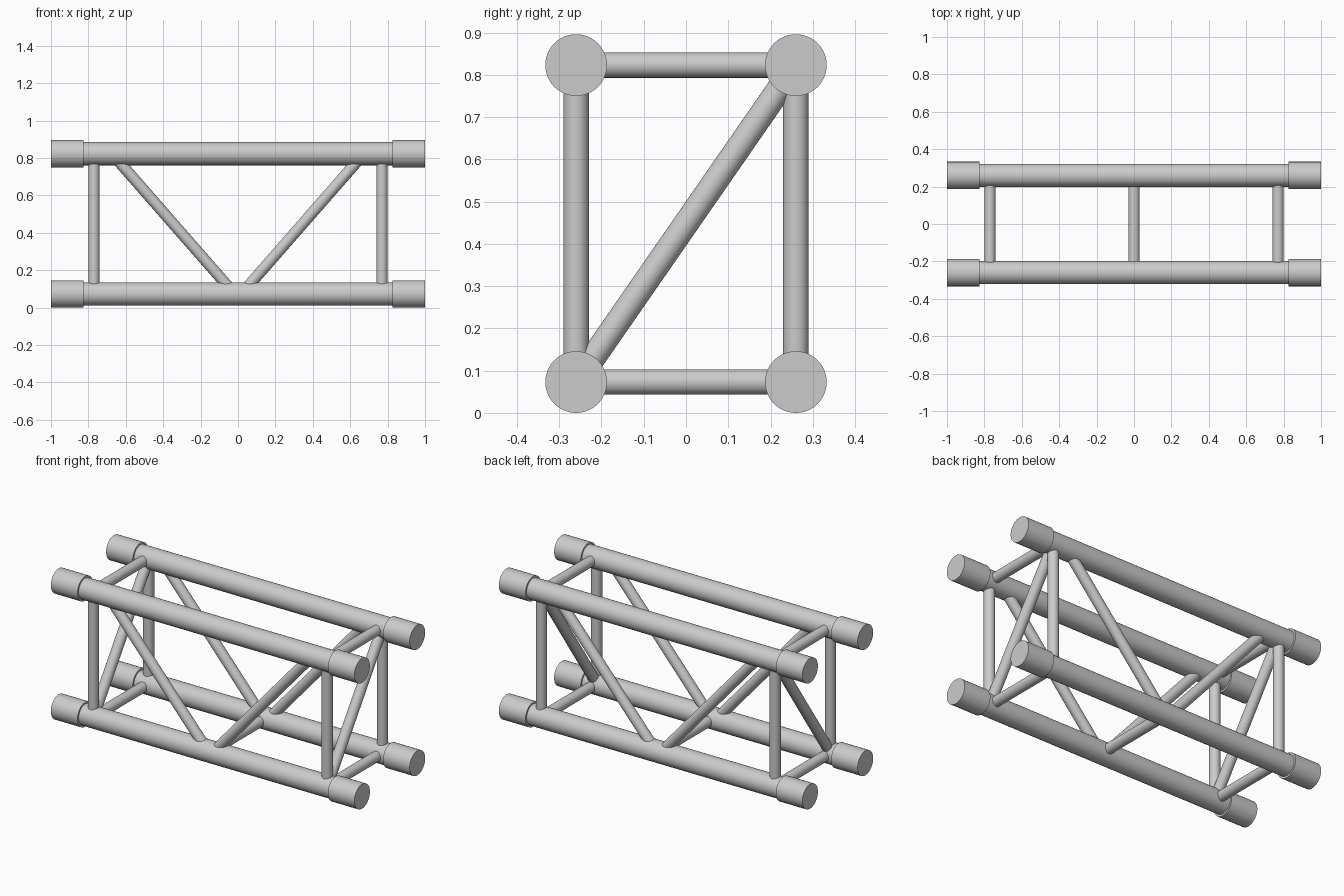
import bpy
import math
from mathutils import Vector

if "Cube" in bpy.data.objects:
    bpy.data.objects.remove(bpy.data.objects["Cube"], do_unlink=True)

# Single metal colour
metal = bpy.data.materials.new("aluminium_grey")
metal.use_nodes = True
colour = (0.6, 0.6, 0.6, 1)
metal.diffuse_color = colour
metal.node_tree.nodes["Principled BSDF"].inputs["Base Color"].default_value = colour

Y = 0.26                 # chord offset from the centre line
LOW, HIGH = 0.073, 0.823  # chord heights
END = 0.77               # position of the end frames
CHORD, SLEEVE, BRACE = 0.062, 0.073, 0.03


def tube(name, start, end, radius, sides=48):
    """Smooth capped cylinder between two points."""
    a, b = Vector(start), Vector(end)
    axis = b - a
    bpy.ops.mesh.primitive_cylinder_add(
        vertices=sides, radius=radius, depth=axis.length,
        location=(a + b) / 2, rotation=axis.to_track_quat('Z', 'Y').to_euler())
    obj = bpy.context.object
    obj.name = name
    obj.data.materials.append(metal)
    bpy.ops.object.shade_smooth_by_angle(angle=math.radians(40))
    return obj


# Four long chords with thicker end sleeves
for z, level in ((LOW, "lower"), (HIGH, "upper")):
    for y, face in ((-Y, "front"), (Y, "back")):
        tube(f"{level}_{face}_chord", (-0.9, y, z), (0.9, y, z), CHORD)
        for s, side in ((1, "left"), (-1, "right")):
            tube(f"{level}_{face}_{side}_sleeve",
                 (s * 0.825, y, z), (s, y, z), SLEEVE)

# End frames: posts, cross bars and a diagonal
for s, side in ((1, "left"), (-1, "right")):
    x = s * END
    for y, face in ((-Y, "front"), (Y, "back")):
        tube(f"{face}_{side}_post", (x, y, LOW), (x, y, HIGH), BRACE)
        # Sloping braces of the long faces
        tube(f"{face}_{side}_brace",
             (s * 0.025, y, LOW + 0.008), (s * 0.674, y, HIGH), BRACE)
    for z, level in ((LOW, "lower"), (HIGH, "upper")):
        tube(f"{level}_{side}_cross_bar", (x, -Y, z), (x, Y, z), BRACE)
    tube(f"{side}_end_diagonal", (x, -Y, LOW), (x, Y, HIGH), BRACE)

# Middle cross bar between the lower chords
tube("lower_middle_cross_bar", (0, -Y, LOW), (0, Y, LOW), BRACE)
